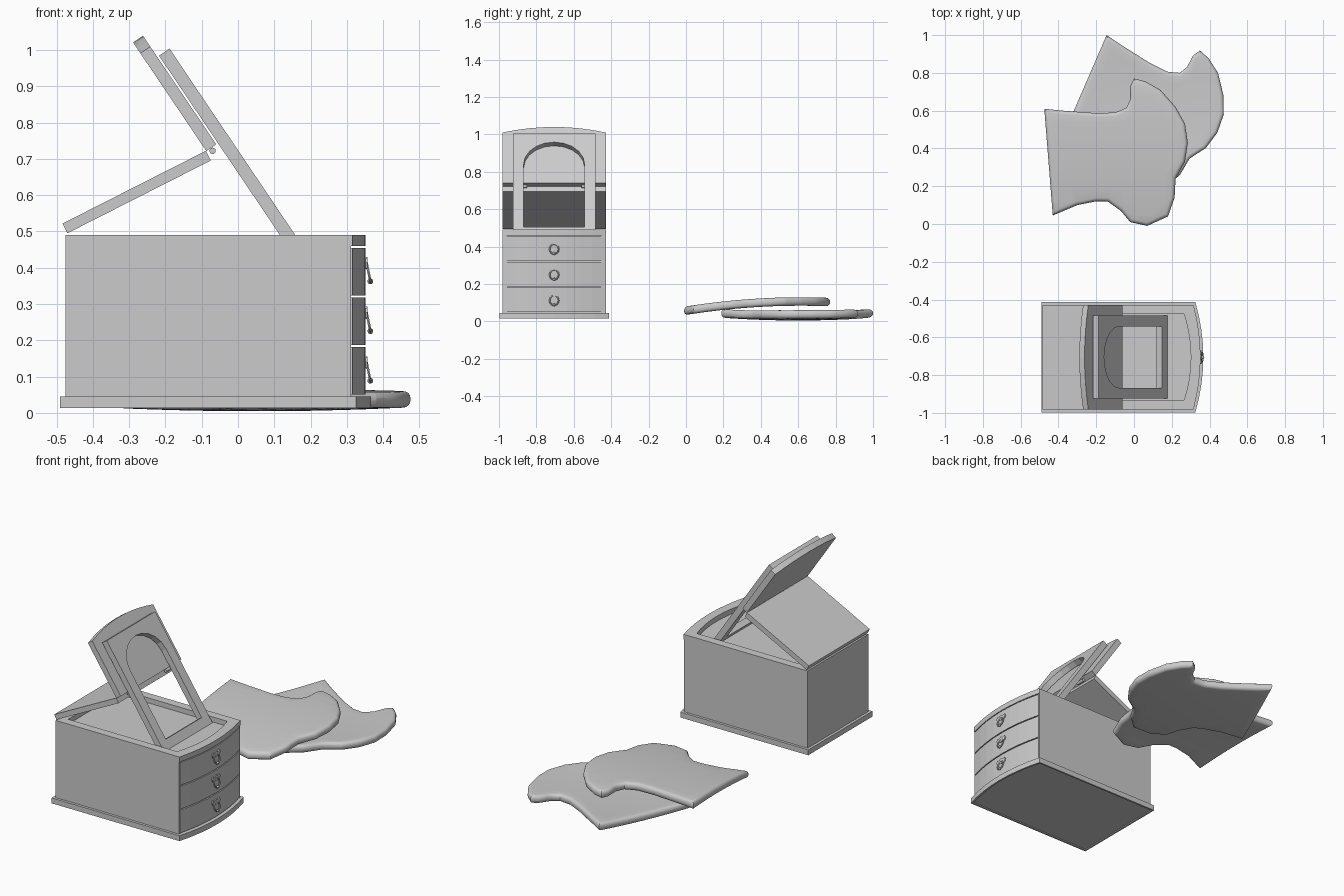
import bpy, bmesh, math
from mathutils import Matrix, Vector

cube = bpy.data.objects.get("Cube")
if cube:
    bpy.data.objects.remove(cube, do_unlink=True)

grey = bpy.data.materials.new("plain grey")
grey.use_nodes = True
grey.diffuse_color = (0.6, 0.6, 0.6, 1)
grey.node_tree.nodes["Principled BSDF"].inputs["Base Color"].default_value = (0.6, 0.6, 0.6, 1)

MID = -0.705  # centre line of the chest


def finish(name, bm, smooth=False):
    bmesh.ops.recalc_face_normals(bm, faces=bm.faces)
    mesh = bpy.data.meshes.new(name)
    bm.to_mesh(mesh)
    bm.free()
    ob = bpy.data.objects.new(name, mesh)
    bpy.context.collection.objects.link(ob)
    mesh.materials.append(grey)
    if smooth:
        bpy.ops.object.select_all(action='DESELECT')
        ob.select_set(True)
        bpy.context.view_layer.objects.active = ob
        bpy.ops.object.shade_smooth_by_angle(angle=math.radians(40))
    return ob


def prism(name, loops, thick, origin, degrees=0):
    """Extrude an outline (later loops are holes), tilted up about the y axis."""
    bm = bmesh.new()
    edges = []
    for loop in loops:
        vs = [bm.verts.new((u, y, 0)) for u, y in loop]
        edges += [bm.edges.new((a, b)) for a, b in zip(vs, vs[1:] + vs[:1])]
    if len(loops) == 1:
        bm.faces.new(vs)
    else:
        bmesh.ops.triangle_fill(bm, edges=edges, use_beauty=True)
    ext = bmesh.ops.extrude_face_region(bm, geom=bm.faces[:])
    bmesh.ops.translate(bm, vec=(0, 0, thick),
                        verts=[v for v in ext["geom"] if isinstance(v, bmesh.types.BMVert)])
    bm.transform(Matrix.Translation(origin) @ Matrix.Rotation(-math.radians(degrees), 4, 'Y'))
    return finish(name, bm)


def bowed(back, edge, bulge, half, steps=8):
    """Plan outline with a straight back and a bowed front."""
    pts = [(back, MID + half), (back, MID - half)]
    for i in range(steps + 1):
        t = 2 * i / steps - 1
        pts.append((edge + bulge * (1 - t * t), MID + half * t))
    return pts


# chest: plinth, body, tray rim
prism("plinth", [bowed(-0.49, 0.325, 0.042, 0.292)], 0.025, (0, 0, 0.02))
prism("plinth_lip", [bowed(-0.49, 0.325, 0.042, 0.292),
                     bowed(-0.48, 0.315, 0.042, 0.282)], 0.006, (0, 0, 0.014))
prism("chest_body", [bowed(-0.475, 0.312, 0, 0.277, 2)], 0.41, (0, 0, 0.045))
prism("tray_rim", [bowed(-0.475, 0.315, 0.037, 0.277),
                   bowed(-0.43, 0.265, 0.036, 0.228)], 0.03, (0, 0, 0.46))
prism("tray_floor", [bowed(-0.475, 0.312, 0, 0.277, 2)], 0.006, (0, 0, 0.455))

# three bowed drawers with drop handles
for n in range(3):
    z = 0.05 + 0.137 * n
    prism(f"drawer_{n}", [bowed(0.3, 0.315, 0.037, 0.272)], 0.131, (0, 0, z))
    wing = [(0.0, 0.0), (0.008, 0.018), (0.002, 0.03), (0.018, 0.036),
            (0.03, 0.03), (0.026, 0.014), (0.034, 0.0)]
    plate = [(u, MID + y) for u, y in wing] + [(u, MID - y) for u, y in wing[-2:0:-1]]
    prism(f"handle_plate_{n}", [plate], 0.008, (0.357, 0, z + 0.072), 90)
    # swinging pull
    bm = bmesh.new()
    ring = []
    for i in range(14):
        a = 2 * math.pi * i / 14
        c = Vector((0, math.cos(a) * 0.024, math.sin(a) * 0.027))
        out = c.normalized()
        ring.append([bm.verts.new(c + 0.004 * (math.cos(b) * out + Vector((math.sin(b), 0, 0))))
                     for b in (math.pi * k / 3 for k in range(6))])
    for r, s in zip(ring, ring[1:] + ring[:1]):
        for k in range(6):
            bm.faces.new((r[k], r[k - 1], s[k - 1], s[k]))
    bmesh.ops.create_uvsphere(bm, u_segments=8, v_segments=6, radius=0.008,
                              matrix=Matrix.Translation((0, 0, -0.024)))
    bm.transform(Matrix.Translation((0.36, MID, z + 0.062)) @ Matrix.Rotation(-0.2, 4, 'Y'))
    finish(f"handle_pull_{n}", bm, True)

# folded lid in two leaves
prism("back_lid", [bowed(0, 0.443, 0, 0.277, 2)], 0.03, (-0.47, 0, 0.495), 26.9)
prism("front_lid", [bowed(0, 0.325, 0.036, 0.277)], 0.033, (-0.06, 0, 0.74), 124)
for side in (-1, 1):
    bm = bmesh.new()
    bmesh.ops.create_cone(bm, cap_ends=True, segments=10, radius1=0.009, radius2=0.009, depth=0.05,
                          matrix=Matrix.Translation((-0.07, MID + 0.17 * side, 0.722))
                          @ Matrix.Rotation(math.pi / 2, 4, 'X'))
    finish("left_hinge" if side > 0 else "right_hinge", bm, True)

# leaning frame with an arched opening
arch = [(0.063, MID - 0.163), (0.063, MID + 0.163)]
for i in range(11):
    a = math.pi * i / 10
    arch.append((0.467 + 0.143 * math.sin(a), MID + 0.163 * math.cos(a)))
prism("leaning_frame", [bowed(0, 0.665, 0, 0.22, 2), arch], -0.035, (0.154, 0, 0.433), 124)

# mitten outline, starting with the two cuff corners
MITTEN = [(-0.43, 0.045), (-0.475, 0.61), (-0.38, 0.6), (-0.2, 0.587), (-0.1, 0.59),
          (-0.04, 0.615), (-0.02, 0.66), (-0.02, 0.73), (0, 0.77), (0.06, 0.755), (0.14, 0.71),
          (0.22, 0.62), (0.27, 0.53), (0.285, 0.43), (0.27, 0.33), (0.22, 0.24), (0.215, 0.14),
          (0.18, 0.04), (0.07, -0.01), (-0.02, 0.01), (-0.07, 0.07), (-0.14, 0.12),
          (-0.2, 0.12), (-0.3, 0.1)]


def mitten(name, place, height, thick=0.045):
    bm = bmesh.new()
    low = bm.faces.new([bm.verts.new((x, y, -thick / 2)) for x, y in MITTEN])
    ext = bmesh.ops.extrude_face_region(bm, geom=[low])
    bmesh.ops.translate(bm, vec=(0, 0, thick),
                        verts=[v for v in ext["geom"] if isinstance(v, bmesh.types.BMVert)])
    bmesh.ops.recalc_face_normals(bm, faces=bm.faces)
    # round the rim
    rim = [e for e in bm.edges if abs(e.verts[0].co.z - e.verts[1].co.z) < 1e-4]
    bmesh.ops.bevel(bm, geom=rim, offset=0.019, segments=4, profile=0.5, affect='EDGES',
                    clamp_overlap=True)
    # slice into a grid so the cloth can sag
    for axis, start in ((Vector((1, 0, 0)), -0.4), (Vector((0, 1, 0)), 0.05)):
        for i in range(10):
            bmesh.ops.bisect_plane(bm, geom=bm.verts[:] + bm.edges[:] + bm.faces[:],
                                   plane_co=axis * (start + 0.07 * i), plane_no=axis)
    bm.transform(place)
    for v in bm.verts:
        v.co.z += height(v.co.x, v.co.y)
    finish(name, bm, True)


mitten("upper_mitten", Matrix.Identity(4), lambda x, y: 0.057 + 0.16 * y - 0.13 * y * y)
turn = (Matrix.Translation((-0.145, 1.0, 0)) @ Matrix.Rotation(math.radians(-28), 4, 'Z')
        @ Matrix.Translation((0.475, -0.61, 0)))
mitten("lower_mitten", turn,
       lambda x, y: 0.027 + 0.09 * (y - 0.6) ** 2 + 0.06 * (x - 0.05) ** 2)
